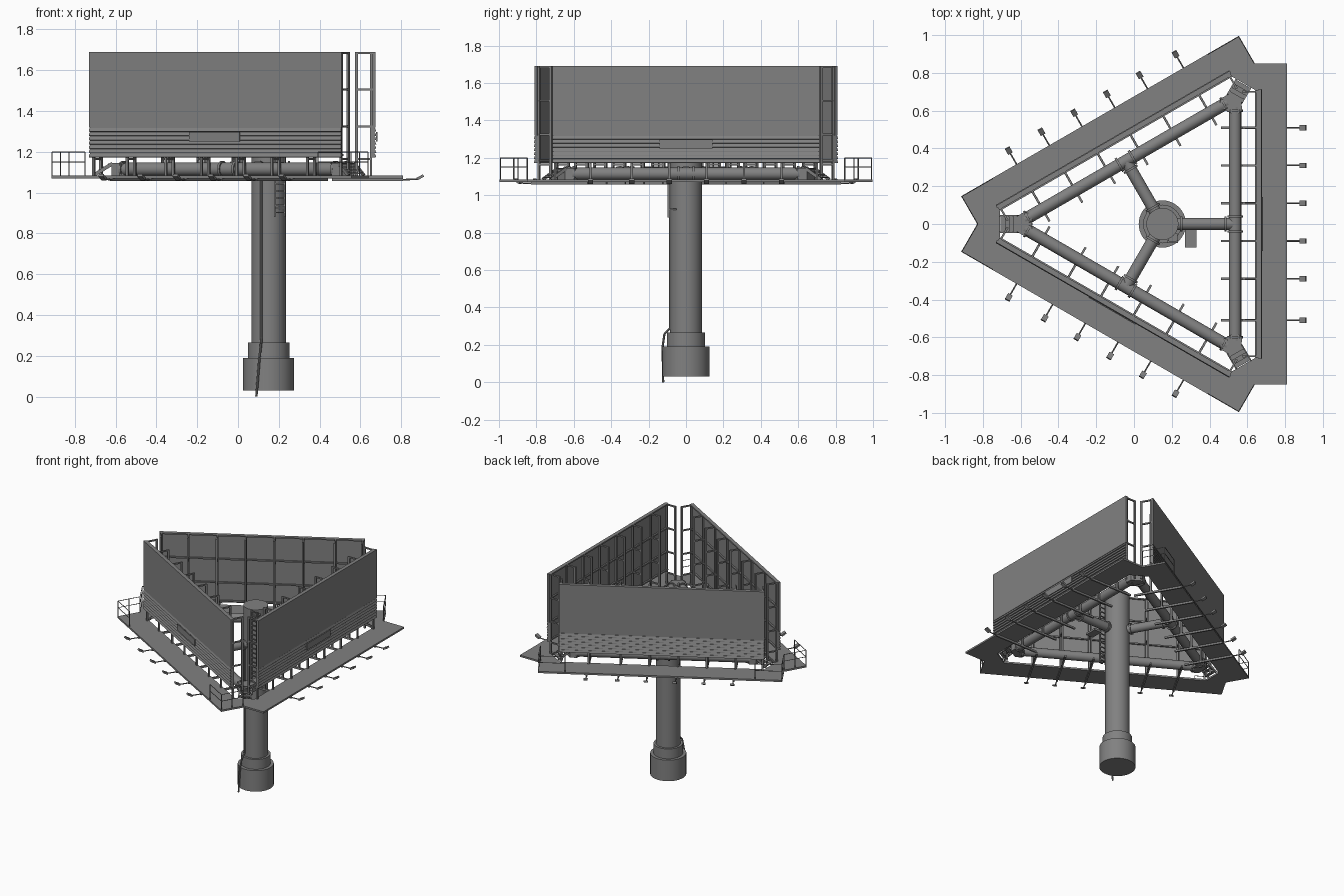
import bpy, bmesh, math
from mathutils import Vector, Matrix

if "Cube" in bpy.data.objects:
    bpy.data.objects.remove(bpy.data.objects["Cube"])


def material(name, value):
    m = bpy.data.materials.new(name)
    m.use_nodes = True
    color = (value, value, value, 1)
    m.diffuse_color = color
    m.node_tree.nodes["Principled BSDF"].inputs["Base Color"].default_value = color
    return m


STEEL = material("grey steel", 0.22)
CENTER = Vector((0.15, 0, 0))
BAYS = [-0.51, -0.29, -0.09, 0.11, 0.31, 0.51]


def box(bm, xs, ys, zs):
    size = [b - a for a, b in (xs, ys, zs)]
    mid = [(a + b) / 2 for a, b in (xs, ys, zs)]
    bmesh.ops.create_cube(bm, size=1, matrix=Matrix.Translation(mid) @ Matrix.Diagonal((*size, 1)))


def tube(bm, a, b, radius, sides=16):
    a, b = Vector(a), Vector(b)
    turn = (b - a).to_track_quat("Z", "Y").to_matrix().to_4x4()
    bmesh.ops.create_cone(bm, cap_ends=True, segments=sides, radius1=radius, radius2=radius,
                          depth=(b - a).length, matrix=Matrix.Translation((a + b) / 2) @ turn)


def prism(bm, points, offset):
    face = bm.faces.new([bm.verts.new(p) for p in points])
    new = bmesh.ops.extrude_face_region(bm, geom=[face])["geom"]
    bmesh.ops.translate(bm, verts=[v for v in new if isinstance(v, bmesh.types.BMVert)], vec=offset)


def finish(bm, name, angles=(0,), smooth=False):
    bmesh.ops.recalc_face_normals(bm, faces=bm.faces)
    mesh = bpy.data.meshes.new(name)
    bm.to_mesh(mesh)
    bm.free()
    mesh.materials.append(STEEL)
    for i, angle in enumerate(angles):
        ob = bpy.data.objects.new(name if len(angles) == 1 else f"{name}_{i + 1}", mesh)
        ob.location = CENTER
        ob.rotation_euler.z = math.radians(angle)
        bpy.context.collection.objects.link(ob)
        if smooth and i == 0:
            bpy.ops.object.select_all(action="DESELECT")
            ob.select_set(True)
            bpy.context.view_layer.objects.active = ob
            bpy.ops.object.shade_smooth_by_angle(angle=math.radians(35))


SIDES = (0, 120, 240)
CORNERS = (60, 180, 300)

# Central column with stepped footing
bm = bmesh.new()
tube(bm, (0, 0, 0.03), (0, 0, 0.19), 0.125, 40)
tube(bm, (0, 0, 0.19), (0, 0, 0.265), 0.102, 40)
tube(bm, (0, 0, 0.265), (0, 0, 1.4), 0.085, 40)
finish(bm, "column", smooth=True)

# Cable conduit running down the column
bm = bmesh.new()
path = [(-0.035, -0.084, 1.09), (-0.035, -0.084, 0.29), (-0.037, -0.115, 0.26),
        (-0.045, -0.125, 0.19), (-0.06, -0.122, 0)]
for a, b in zip(path, path[1:]):
    tube(bm, a, b, 0.006, 8)
finish(bm, "conduit")

# Column ladder
bm = bmesh.new()
for x in (0.03, 0.08):
    box(bm, (x - 0.004, x + 0.004), (-0.1, -0.088), (0.88, 1.4))
for i in range(15):
    z = 0.9 + i * 0.035
    box(bm, (0.03, 0.08), (-0.098, -0.09), (z, z + 0.006))
for z in (0.92, 1.36):
    box(bm, (0.03, 0.08), (-0.09, -0.05), (z, z + 0.01))
finish(bm, "column_ladder")

# Small landing beside the column
bm = bmesh.new()
box(bm, (0.12, 0.18), (-0.125, -0.03), (1.075, 1.09))
finish(bm, "landing")

# Ring beams, spokes and their flanges
bm = bmesh.new()
tube(bm, (0.385, -0.62, 1.115), (0.385, 0.62, 1.115), 0.033)
tube(bm, (0.07, 0, 1.115), (0.385, 0, 1.115), 0.032)
for y in (-0.6, -0.04, 0.04, 0.6):
    tube(bm, (0.385, y - 0.006, 1.115), (0.385, y + 0.006, 1.115), 0.041)
for x in (0.1, 0.335):
    tube(bm, (x - 0.006, 0, 1.115), (x + 0.006, 0, 1.115), 0.041)
finish(bm, "beam_and_spoke", SIDES, True)

# Corner joints with short sloping steps out to the walkway
bm = bmesh.new()
prism(bm, [(0.69, -0.05, 1.085), (0.73, -0.065, 1.085), (0.77, -0.04, 1.085),
           (0.77, 0.04, 1.085), (0.73, 0.065, 1.085), (0.69, 0.05, 1.085)], (0, 0, 0.06))
for y in (-0.048, 0.04):
    prism(bm, [(0.76, y, 1.135), (0.77, y, 1.15), (0.865, y, 1.09), (0.85, y, 1.08)], (0, 0.008, 0))
for i in range(4):
    x, z = 0.765 + i * 0.023, 1.136 - i * 0.015
    box(bm, (x, x + 0.023), (-0.04, 0.04), (z, z + 0.007))
finish(bm, "corner_steps", CORNERS)

# Walkway decks
bm = bmesh.new()
half = [(0.43, 0.745), (0.49, 0.849), (0.66, 0.849)]
outline = half + [(x, -y) for x, y in reversed(half)] + [(0.49, -0.71), (0.49, 0.71)]
prism(bm, [(x, y, 1.07) for x, y in outline], (0, 0, 0.013))
finish(bm, "walkway", SIDES)

# Cross bars below the deck, lamp arms and lamps
bm = bmesh.new()
for y in BAYS:
    box(bm, (0.31, 0.66), (y - 0.006, y + 0.006), (1.056, 1.07))
    tube(bm, (0.65, y, 1.063), (0.735, y, 1.066), 0.004, 8)
    lamp = [(0.73, 1.06), (0.762, 1.078), (0.757, 1.09), (0.725, 1.072)]
    prism(bm, [(x, y - 0.014, z) for x, z in lamp], (0, 0.028, 0))
finish(bm, "lamp_arms", SIDES)

# Display boards
bm = bmesh.new()
box(bm, (0.508, 0.524), (-0.715, 0.715), (1.318, 1.69))
box(bm, (0.508, 0.52), (-0.71, 0.71), (1.172, 1.318))
finish(bm, "display_board", SIDES)

# Slatted skirt under each board
bm = bmesh.new()
for i in range(7):
    z = 1.172 + i * 0.021
    prism(bm, [(0.519, -0.713, z), (0.528, -0.713, z + 0.002), (0.522, -0.713, z + 0.018),
               (0.519, -0.713, z + 0.018)], (0, 1.426, 0))
finish(bm, "skirt_slats", SIDES)

# Blank name plates on the skirts
bm = bmesh.new()
box(bm, (0.527, 0.533), (-0.143, 0.143), (1.25, 1.298))
finish(bm, "blank_plate", (0, 240))

# Back frames: posts, ties and long stringers
bm = bmesh.new()
for y in BAYS + [-0.7, 0.7]:
    box(bm, (0.424, 0.438), (y - 0.006, y + 0.006), (1.07, 1.69))
    box(bm, (0.497, 0.508), (y - 0.006, y + 0.006), (1.07, 1.69))
    for z in (1.16, 1.32, 1.5, 1.68):
        box(bm, (0.43, 0.508), (y - 0.005, y + 0.005), (z, z + 0.01))
for z in (1.18, 1.32, 1.5, 1.68):
    box(bm, (0.497, 0.508), (-0.71, 0.71), (z, z + 0.01))
finish(bm, "back_frame", SIDES)

# Safety rails around the walkway ends
bm = bmesh.new()
for s in (-1, 1):
    end, outer = s * 0.846, s * 0.66
    for x, y in ((0.492, end), (0.575, end), (0.657, end), (0.657, outer)):
        tube(bm, (x, y, 1.08), (x, y, 1.2), 0.003, 6)
    for z in (1.15, 1.2):
        tube(bm, (0.492, end, z), (0.657, end, z), 0.0025, 6)
        tube(bm, (0.657, end, z), (0.657, outer, z), 0.0025, 6)
finish(bm, "safety_rail", (120, 240))
